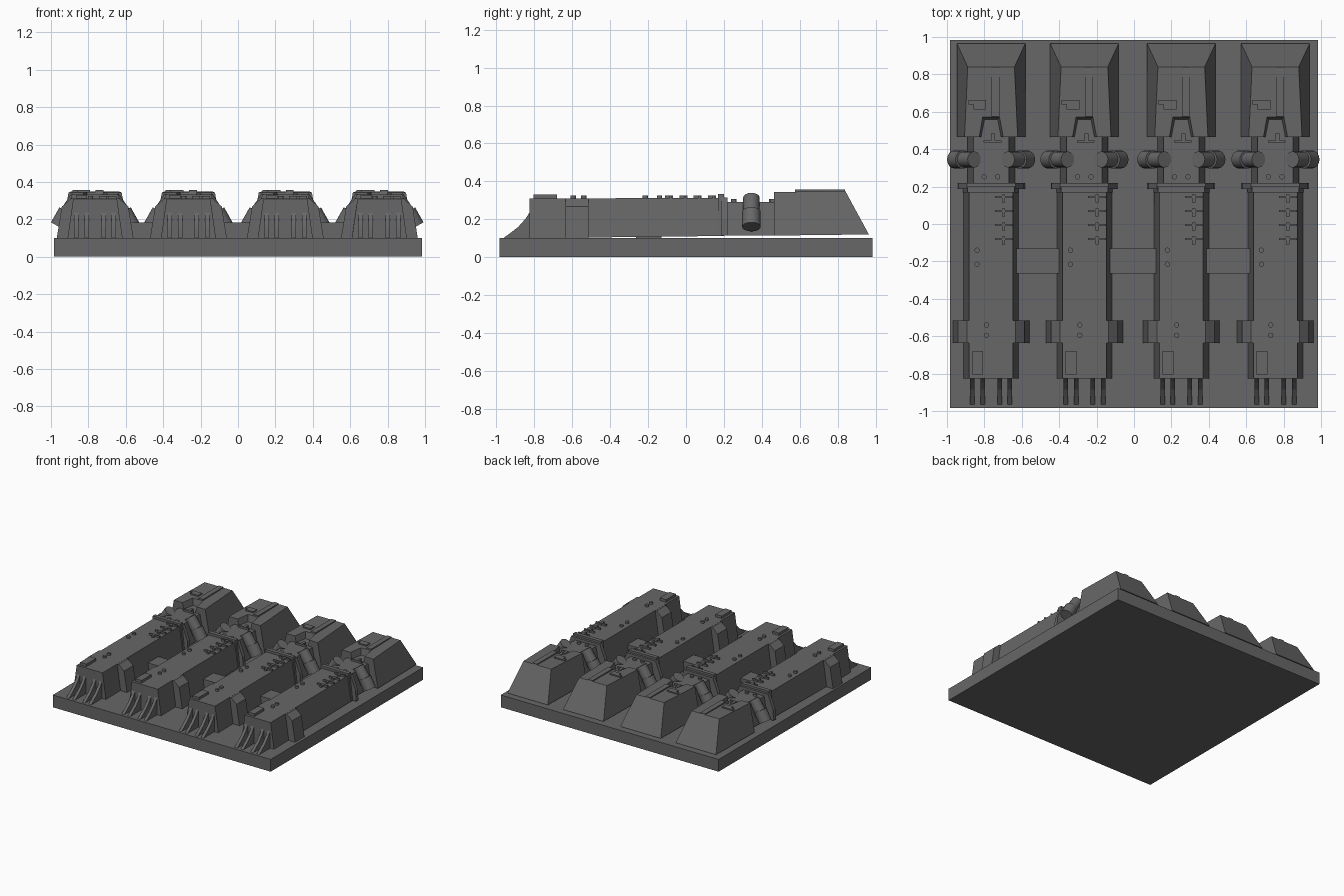
import bpy, bmesh, math
from mathutils import Vector, Matrix

if "Cube" in bpy.data.objects:
    bpy.data.objects.remove(bpy.data.objects["Cube"])

grey = bpy.data.materials.new("dark_grey")
grey.diffuse_color = (0.135, 0.135, 0.138, 1)
grey.use_nodes = True
grey.node_tree.nodes["Principled BSDF"].inputs["Base Color"].default_value = grey.diffuse_color


def finish(name, bm):
    bmesh.ops.recalc_face_normals(bm, faces=bm.faces)
    me = bpy.data.meshes.new(name)
    bm.to_mesh(me)
    bm.free()
    me.materials.append(grey)
    ob = bpy.data.objects.new(name, me)
    bpy.context.collection.objects.link(ob)
    return ob


def loft(bm, a, b):
    """Solid between two matching polygons."""
    va = [bm.verts.new(p) for p in a]
    vb = [bm.verts.new(p) for p in b]
    n = len(a)
    bm.faces.new(va[::-1])
    bm.faces.new(vb)
    for i in range(n):
        j = (i + 1) % n
        bm.faces.new((va[i], va[j], vb[j], vb[i]))


def box(bm, x0, x1, y0, y1, z0, z1):
    q = [(x0, y0), (x1, y0), (x1, y1), (x0, y1)]
    loft(bm, [(*p, z0) for p in q], [(*p, z1) for p in q])


def prism_y(bm, profile, y0, y1):
    loft(bm, [(x, y0, z) for x, z in profile], [(x, y1, z) for x, z in profile])


def prism_x(bm, profile, x0, x1):
    loft(bm, [(x0, y, z) for y, z in profile], [(x1, y, z) for y, z in profile])


def rod(bm, a, b, r, sides=16):
    a, b = Vector(a), Vector(b)
    d = b - a
    m = Matrix.Translation((a + b) / 2) @ d.to_track_quat('Z', 'Y').to_matrix().to_4x4()
    bmesh.ops.create_cone(bm, cap_ends=True, segments=sides, radius1=r, radius2=r,
                          depth=d.length, matrix=m)


# base plate
bm = bmesh.new()
box(bm, -0.985, 0.985, -0.985, 0.985, 0, 0.1)
finish("base_plate", bm)

centres = (-0.764, -0.265, 0.253, 0.756)
for i, cx in enumerate(centres, 1):
    def place(name, bm):
        bmesh.ops.translate(bm, vec=(cx, 0, 0), verts=bm.verts)
        return finish(f"{name}_{i}", bm)

    # long tapered hull
    bm = bmesh.new()
    loft(bm, [(-.147, -.825, .1), (.147, -.825, .1), (.147, .2, .112), (-.147, .2, .112)],
         [(-.117, -.825, .31), (.117, -.825, .31), (.117, .2, .312), (-.117, .2, .312)])
    place("hull", bm)

    # stepped flange collar
    bm = bmesh.new()
    prism_y(bm, [(-.18, .113), (.18, .113), (.175, .2), (.13, .315), (-.13, .315), (-.175, .2)], .188, .218)
    prism_y(bm, [(-.15, .113), (.15, .113), (.125, .332), (-.125, .332)], .168, .2)
    place("flange", bm)

    # narrow neck, running under the rear notch
    bm = bmesh.new()
    prism_y(bm, [(-.127, .113), (.127, .113), (.095, .292), (-.095, .292)], .21, .48)
    place("neck", bm)

    # rear block with a notch cut in its front edge
    bm = bmesh.new()
    loft(bm, [(-.183, .465, .114), (.183, .465, .114), (.183, .965, .12), (-.183, .965, .12)],
         [(-.142, .465, .343), (.142, .465, .343), (.125, .84, .35), (-.125, .84, .35)])
    block = place("rear_block", bm)
    bm = bmesh.new()
    loft(bm, [(-.066, .40, .292), (.066, .40, .292), (.035, .56, .292), (-.035, .56, .292)],
         [(-.088, .40, .40), (.088, .40, .40), (.055, .585, .40), (-.055, .585, .40)])
    cutter = place("notch_cutter", bm)
    cutter.hide_render = True
    cutter.hide_viewport = True
    mod = block.modifiers.new("notch", 'BOOLEAN')
    mod.operation = 'DIFFERENCE'
    mod.solver = 'EXACT'
    mod.object = cutter

    # plates on the rear block: centre strip and hooked plate
    bm = bmesh.new()
    box(bm, .003, .045, .575, .84, .33, .357)
    box(bm, -.122, -.026, .64, .662, .33, .356)
    box(bm, -.095, -.026, .612, .642, .33, .356)
    place("rear_plates", bm)

    # T-shaped clips on hull and neck
    bm = bmesh.new()
    for y in (.145, .07, -.005, -.08):
        box(bm, .02, .115, y - .006, y + .006, .3, .326)
        box(bm, .058, .075, y - .03, y + .012, .3, .326)
    box(bm, -.04, .055, .437, .447, .28, .308)
    box(bm, .0, .022, .44, .485, .28, .308)
    place("clips", bm)

    # studs and access panel
    bm = bmesh.new()
    for x, y, z in ((-.075, -.14, .31), (-.075, -.215, .31), (-.025, -.54, .31),
                    (-.025, -.595, .31), (-.037, .252, .29), (.035, .252, .29)):
        rod(bm, (x, y, z - .01), (x, y, z + .016), .014, 12)
    place("studs", bm)
    bm = bmesh.new()
    box(bm, -.1, -.043, -.805, -.68, .3, .331)
    place("panel", bm)

    # curved front fins
    bm = bmesh.new()
    fin = [(-.82, .1), (-.82, .245), (-.845, .205), (-.885, .16), (-.93, .125), (-.965, .1)]
    for x in (-.1, -.045, .045, .1):
        prism_x(bm, fin, x - .012, x + .012)
    place("front_fins", bm)

    # mirrored side boxes and tilted cylinders
    bm_box, bm_cyl = bmesh.new(), bmesh.new()
    for s in (-1, 1):
        prism_y(bm_box, [(s * x, z) for x, z in
                         ((.11, .1), (.205, .1), (.178, .268), (.13, .31), (.11, .31))], -.635, -.515)
        rod(bm_cyl, (s * .09, .345, .335 - .02), (s * .18, .345, .183), .043)
        rod(bm_cyl, (s * .148, .345, .24), (s * .193, .345, .16), .049)
    place("side_boxes", bm_box)
    cyl = place("side_cylinders", bm_cyl)
    bpy.context.view_layer.objects.active = cyl
    cyl.select_set(True)
    bpy.ops.object.shade_smooth_by_angle(angle=math.radians(35))
    cyl.select_set(False)

# bridges between neighbouring hulls
for i, (a, b) in enumerate(zip(centres, centres[1:]), 1):
    bm = bmesh.new()
    box(bm, a + .12, b - .12, -.265, -.13, .09, .183)
    finish(f"bridge_{i}", bm)
